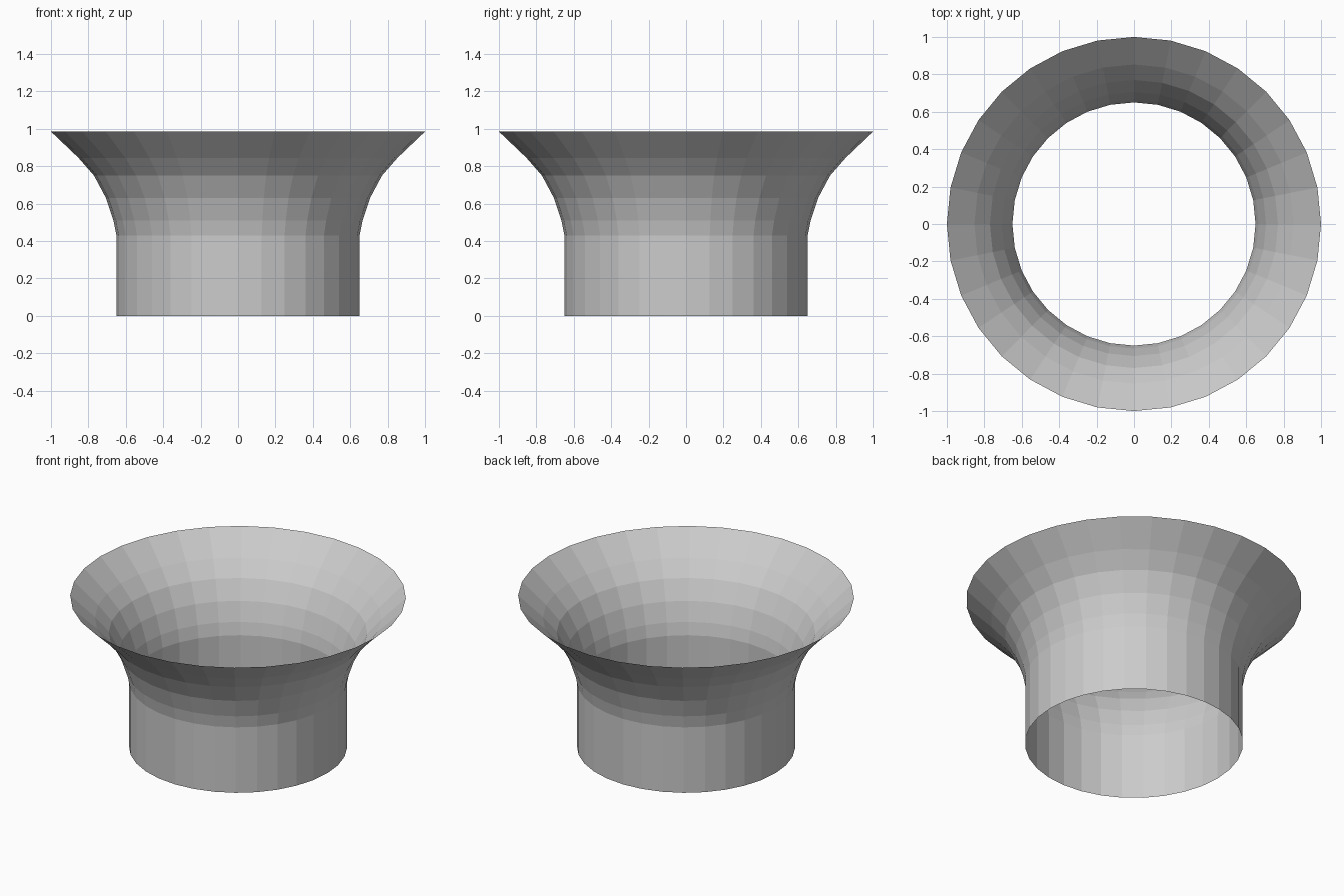
import bpy, bmesh
from math import cos, sin, tau

if "Cube" in bpy.data.objects:
    bpy.data.objects.remove(bpy.data.objects["Cube"])

SIDES = 32
# Profile (radius, height): straight collar, then flared rim
PROFILE = [(0.65, 0), (0.65, 0.43), (0.666, 0.51), (0.706, 0.63),
           (0.77, 0.75), (0.853, 0.845), (1.0, 0.985)]

# Open, thin-walled flared collar made by revolving the profile
bm = bmesh.new()
rings = [[bm.verts.new((r * cos(tau * i / SIDES), r * sin(tau * i / SIDES), z))
          for i in range(SIDES)] for r, z in PROFILE]
for low, high in zip(rings, rings[1:]):
    for i in range(SIDES):
        j = (i + 1) % SIDES
        bm.faces.new((low[i], low[j], high[j], high[i]))

mesh = bpy.data.meshes.new("flared_collar")
bm.to_mesh(mesh)
bm.free()
bpy.context.collection.objects.link(bpy.data.objects.new("flared_collar", mesh))
